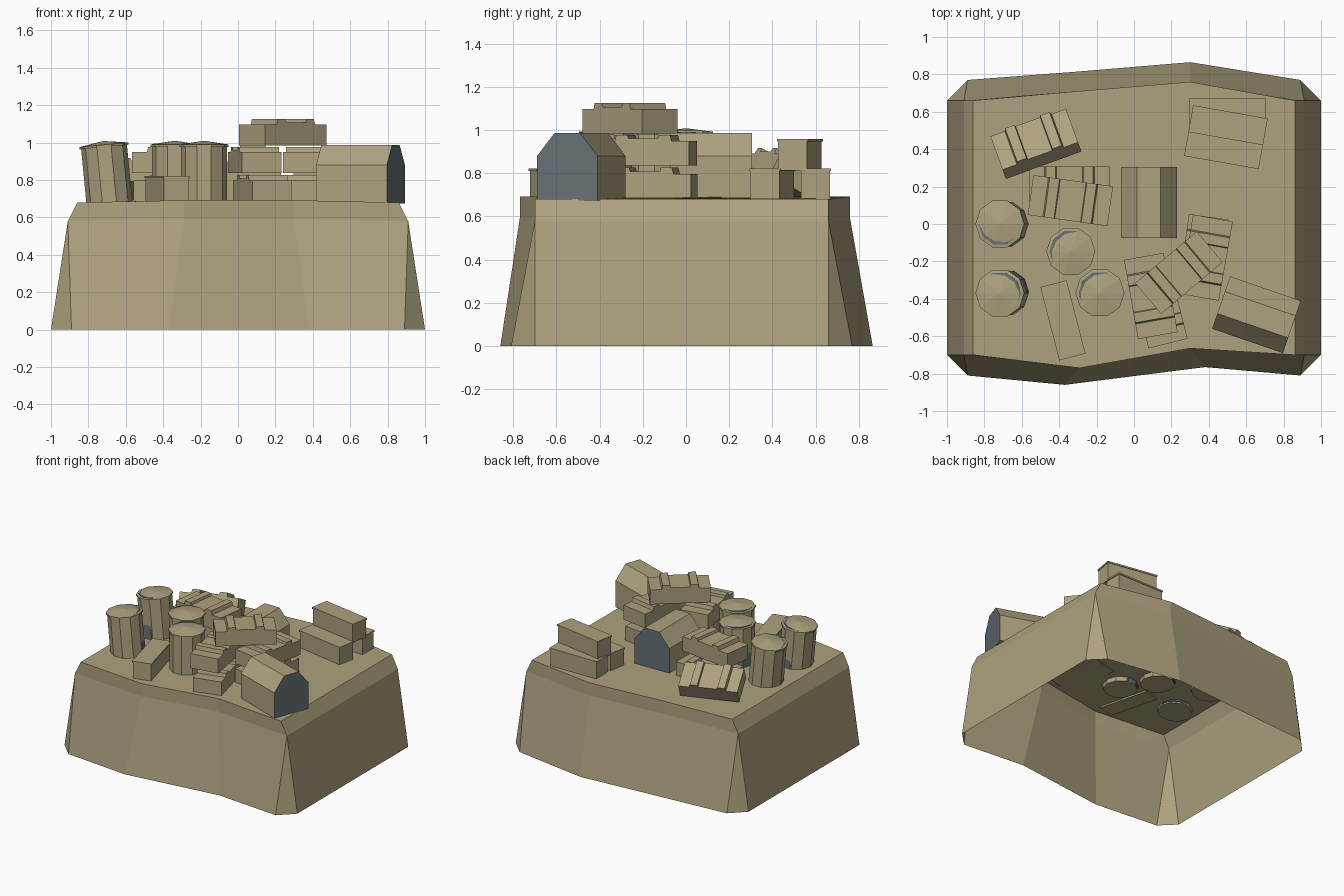
import bpy, bmesh
from math import radians, sin, cos
from mathutils import Matrix, Vector

if "Cube" in bpy.data.objects:
    bpy.data.objects.remove(bpy.data.objects["Cube"])


def material(name, rgb):
    m = bpy.data.materials.new(name)
    m.diffuse_color = (*rgb, 1)
    m.use_nodes = True
    m.node_tree.nodes["Principled BSDF"].inputs["Base Color"].default_value = m.diffuse_color
    return m


SAND = material("sandstone", (0.42, 0.36, 0.21))
SLATE = material("slate", (0.135, 0.165, 0.18))
GROUND = 0.685


def finish(name, bm, mats, mat=Matrix.Identity(4)):
    bmesh.ops.recalc_face_normals(bm, faces=bm.faces)
    me = bpy.data.meshes.new(name)
    bm.to_mesh(me)
    bm.free()
    for m in mats:
        me.materials.append(m)
    ob = bpy.data.objects.new(name, me)
    ob.matrix_world = mat
    bpy.context.collection.objects.link(ob)
    return ob


def place(x, y, z, turn=0, tilt=0):
    return (Matrix.Translation((x, y, z)) @ Matrix.Rotation(radians(turn), 4, 'Z')
            @ Matrix.Rotation(radians(tilt), 4, 'X'))


def add_box(bm, x, y, z, sx, sy, sz, taper=1.0):
    """Box standing on z, optionally narrower in x at the top."""
    r = bmesh.ops.create_cube(bm, size=1)
    for v in r['verts']:
        k = taper if v.co.z > 0 else 1
        v.co = Vector((x + v.co.x * sx * k, y + v.co.y * sy, z + (v.co.z + 0.5) * sz))


# --- Plateau: open-bottomed shell, with corner chamfers closing at the shoulder
def plateau():
    foot = [(-1, .66), (-.89, .77), (-.3, .815), (.3, .865), (.89, .77), (1, .66),
            (1, -.70), (.89, -.81), (.38, -.765), (-.37, -.86), (-.89, -.81), (-1, -.70)]
    top = [(-.86, .66), (-.86, .66), (-.3, .71), (.3, .76), (.86, .66), (.86, .66),
           (.86, -.70), (.86, -.70), (.3, -.665), (-.29, -.77), (-.86, -.70), (-.86, -.70)]
    bm = bmesh.new()

    def ring(pts, widen, z):
        out = []
        for x, y in pts:
            corner = abs(x) > .8
            out.append(bm.verts.new((x * widen if corner else x, y,
                                     z + (.012 if z and not corner else 0))))
        return out
    rings = [ring(foot, 1, 0), ring(top, .91 / .86, .58), ring(top, 1, .68)]
    for a, b in zip(rings, rings[1:]):
        for i in range(12):
            j = (i + 1) % 12
            bm.faces.new((a[i], a[j], b[j], b[i]))
    bm.faces.new(rings[-1])
    bmesh.ops.remove_doubles(bm, verts=bm.verts, dist=1e-4)
    finish("plateau", bm, [SAND])


# --- Ribbed storehouse: block with two raised ribs across the roof
def storehouse(name, mat):
    bm = bmesh.new()
    add_box(bm, 0, 0, 0, .43, .215, .112)
    for s in (-1, 1):
        add_box(bm, s * .10, 0, .105, .07, .215, .036, .75)
    add_box(bm, 0, 0, .105, .18, .215, .018)
    finish(name, bm, [SAND], mat)


# --- Plain long house with a thin roof slab
def longhouse(name, mat):
    bm = bmesh.new()
    add_box(bm, 0, 0, -.01, .395, .135, .14)
    add_box(bm, 0, 0, .125, .405, .145, .012)
    finish(name, bm, [SAND], mat)


# --- Hangar: six-sided profile run along x, slate door on the +x end
def hangar(name, mat, length, w):
    prof = [(-w, -.01), (-w, .195), (-w * .42, .302), (w * .42, .302), (w, .195), (w, -.01)]
    bm = bmesh.new()
    f = bm.faces.new([bm.verts.new((-length / 2, y, z)) for y, z in prof])
    r = bmesh.ops.extrude_face_region(bm, geom=[f])
    vs = [g for g in r['geom'] if isinstance(g, bmesh.types.BMVert)]
    bmesh.ops.translate(bm, verts=vs, vec=(length, 0, 0))
    for f in bm.faces:
        f.material_index = int(f.calc_center_median().x > length / 2 - .001)
    finish(name, bm, [SAND, SLATE], mat)


# --- Silo: ten-sided tank, shallow cone roof, slate lining showing at the rim
def silo(name, x, y, lean, high):
    mat = Matrix.Translation((x, y, GROUND)) @ Matrix.Rotation(radians(lean), 4, 'Y')
    spin = Matrix.Rotation(radians(18), 4, 'Z')

    def tube(bm, r1, r2, z0, z1, m=Matrix.Identity(4)):
        return bmesh.ops.create_cone(bm, cap_ends=True, segments=10, radius1=r1, radius2=r2,
                                     depth=z1 - z0,
                                     matrix=m @ Matrix.Translation((0, 0, (z0 + z1) / 2)) @ spin)
    bm = bmesh.new()
    tube(bm, .123, .123, -.03, .30)
    tube(bm, .131, .131, .293, .305)
    tube(bm, .131, .001, .305, .325)
    finish(name, bm, [SAND], mat)
    a = radians(high)
    tip = Matrix.Translation((0, 0, .306)) @ Matrix.Rotation(radians(2.6), 4, (sin(a), -cos(a), 0))
    bm = bmesh.new()
    tube(bm, .114, .114, -.33, 0, tip)
    finish(name + "_lining", bm, [SLATE], mat)


plateau()

silo("silo_back_left", -.688, 0, -5.5, 245)
silo("silo_front_left", -.688, -.37, -5.5, 50)
silo("silo_middle", -.338, -.147, 0, 140)
silo("silo_front", -.182, -.368, 0, 135)

hangar("hangar_right", place(.655, -.485, GROUND, -19), .40, .148)
hangar("hangar_centre", place(.08, .115, GROUND, 90), .38, .15)

# Two stacked pairs on the right, bridged by one storehouse on top
storehouse("stack_right_lower", place(.37, -.175, GROUND, 82))
storehouse("stack_right_upper", place(.385, -.18, .837, 80))
storehouse("stack_front_lower", place(.13, -.43, GROUND, 104))
storehouse("stack_front_upper", place(.09, -.385, .837, 100))
storehouse("stack_bridge", place(.24, -.26, .985, 40))

# Stacked pair and tipped storehouse on the left
storehouse("stack_left_lower", place(-.345, .20, GROUND, 0))
storehouse("stack_left_upper", place(-.34, .125, .837, -8))
tipped = place(-.525, .43, .795, 20, -28) @ Matrix.Translation((0, 0, -.06))
storehouse("tipped_storehouse", tipped)

# Long houses
longhouse("longhouse_front", place(-.38, -.515, GROUND, -75.5))
longhouse("longhouse_back", place(.5, .60, GROUND, 0))
longhouse("longhouse_step", place(.48, .40, GROUND, -10))
longhouse("longhouse_raised", place(.503, .528, GROUND + .137, -10))
